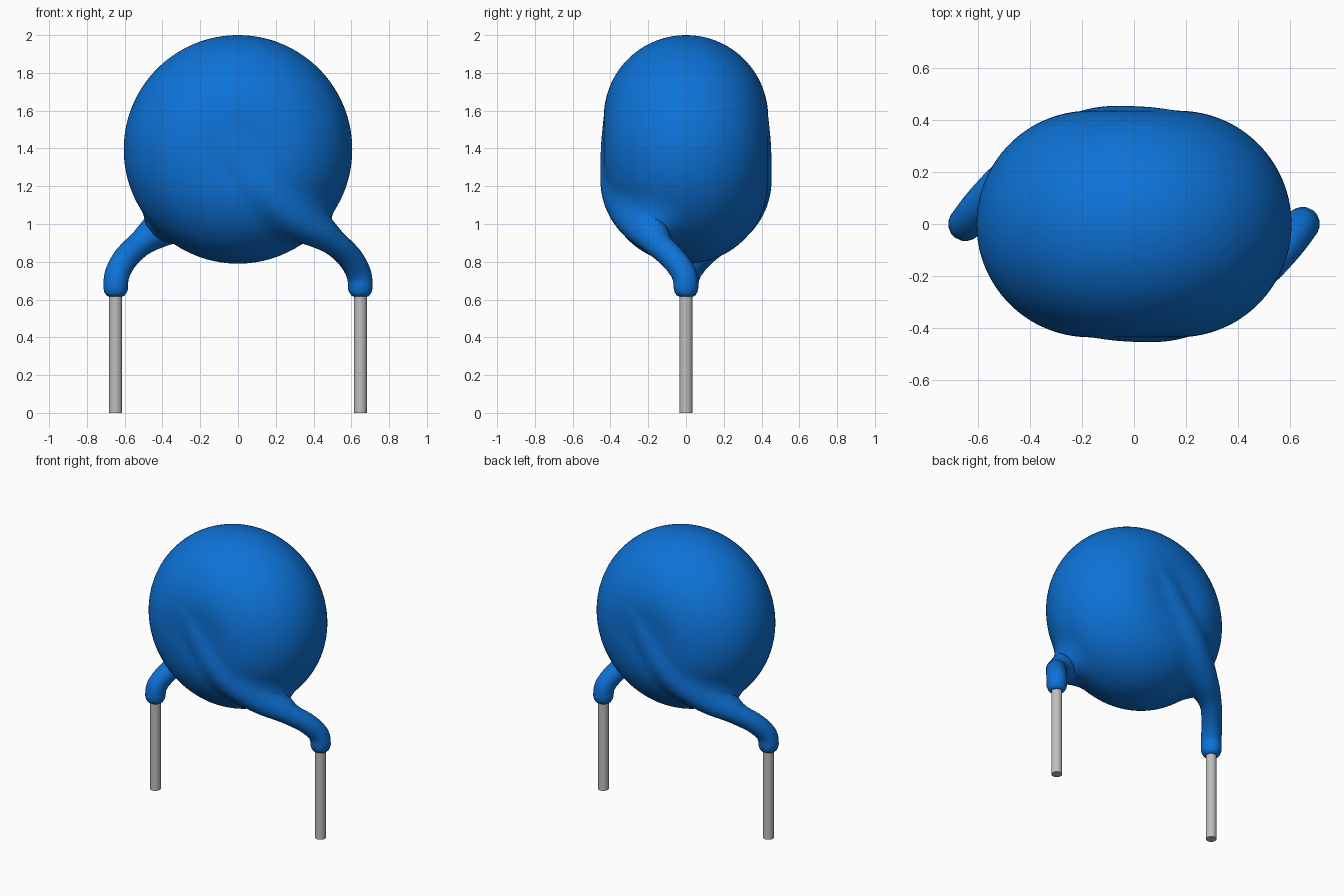
import bpy, bmesh, math
from mathutils import Vector

cube = bpy.data.objects.get("Cube")
if cube:
    bpy.data.objects.remove(cube, do_unlink=True)


def material(name, rgb, rough, metal=0.0):
    m = bpy.data.materials.new(name)
    m.use_nodes = True
    m.diffuse_color = (*rgb, 1)
    b = m.node_tree.nodes["Principled BSDF"]
    b.inputs["Base Color"].default_value = (*rgb, 1)
    b.inputs["Roughness"].default_value = rough
    b.inputs["Metallic"].default_value = metal
    return m


blue = material("blue coating", (0.004, 0.17, 0.68), 0.4)
grey = material("grey wire", (0.52, 0.52, 0.52), 0.4)

# Rounded disc: a flat core disc swollen by a fixed radius
CZ, CORE, SWELL = 1.395, 0.17, 0.435
LEG_X, LEG_R, COAT_END = 0.648, 0.035, 0.615

# Coated wire path: x, y, z, radius, blend width into the disc
PATH = [Vector(p) for p in (
    (-0.13, -0.365, 1.54, 0.045, 0.05),
    (-0.06, -0.375, 1.43, 0.058, 0.06),
    (0.06, -0.375, 1.26, 0.063, 0.07),
    (0.20, -0.352, 1.11, 0.065, 0.09),
    (0.36, -0.275, 0.99, 0.066, 0.15),
    (0.49, -0.180, 0.915, 0.068, 0.18),
    (0.59, -0.075, 0.825, 0.067, 0.12),
    (0.64, -0.010, 0.735, 0.066, 0.08),
    (LEG_X, 0.0, 0.665, 0.066, 0.06))]


def spline(pts, steps):
    out = []
    for i in range(len(pts) - 1):
        a, b, c, d = (pts[max(i - 1, 0)], pts[i], pts[i + 1],
                      pts[min(i + 2, len(pts) - 1)])
        for s in range(steps):
            t = s / steps
            out.append(0.5 * (2 * b + (c - a) * t + (2 * a - 5 * b + 4 * c - d) * t * t
                              + (3 * b - a - 3 * c + d) * t ** 3))
    return out + [pts[-1]]


FINE = spline(PATH, 3)
SEGS = []
for a, b in zip(FINE, FINE[1:]):
    e = b - a
    SEGS.append((*a, *e, e[0] ** 2 + e[1] ** 2 + e[2] ** 2))


def distance(x, y, z):
    """Signed distance to the disc and wires, softly merged."""
    if x < y:                       # the wires repeat by a half turn about z
        x, y = -x, -y
    rho = math.hypot(x, z - CZ)
    body = math.hypot(max(rho - CORE, 0), y) - SWELL
    wire, k = 9.0, 0.1
    for ax, ay, az, ar, ak, ex, ey, ez, er, ek, ll in SEGS:
        px, py, pz = x - ax, y - ay, z - az
        t = min(1.0, max(0.0, (px * ex + py * ey + pz * ez) / ll))
        qx, qy, qz = px - t * ex, py - t * ey, pz - t * ez
        d = math.sqrt(qx * qx + qy * qy + qz * qz) - ar - t * er
        if d < wire:
            wire, k = d, ak + t * ek
    h = max(0.0, 1 - abs(body - wire) / k)
    return min(body, wire) - h * h * k / 4


def finish(ob, mat):
    ob.data.materials.clear()
    ob.data.materials.append(mat)
    for p in ob.data.polygons:
        p.material_index = 0
    bpy.ops.object.select_all(action='DESELECT')
    ob.select_set(True)
    bpy.context.view_layer.objects.active = ob
    bpy.ops.object.shade_smooth_by_angle(angle=math.radians(50))


# Rough union of disc and wire coating
bm = bmesh.new()
bmesh.ops.create_uvsphere(bm, u_segments=64, v_segments=40, radius=1)
for v in bm.verts:
    flat = Vector((v.co.x, 0, v.co.z))
    out = flat.normalized() * CORE if flat.length > 1e-4 else flat
    v.co = v.co * SWELL + out + Vector((0, 0, CZ))
for side in (1, -1):
    for p in spline(PATH, 6):
        made = bmesh.ops.create_icosphere(bm, subdivisions=2, radius=p[3])["verts"]
        bmesh.ops.translate(bm, verts=made, vec=(p[0] * side, p[1] * side, p[2]))
mesh = bpy.data.meshes.new("coated_body")
bm.to_mesh(mesh)
bm.free()
body = bpy.data.objects.new("coated_body", mesh)
bpy.context.collection.objects.link(body)
remesh = body.modifiers.new("merge", 'REMESH')
remesh.mode = 'VOXEL'
remesh.voxel_size = 0.021
bpy.context.view_layer.update()
merged = bpy.data.meshes.new_from_object(body.evaluated_get(bpy.context.evaluated_depsgraph_get()))
body.modifiers.clear()
body.data = merged
merged.name = "coated_body"

# Pull the merged skin onto the softly blended surface
E = 0.002
for v in merged.vertices:
    x, y, z = v.co
    for _ in range(3):
        f = distance(x, y, z)
        if abs(f) < 0.0004:
            break
        g = Vector((distance(x + E, y, z) - f, distance(x, y + E, z) - f,
                    distance(x, y, z + E) - f))
        if g.length < 1e-7:
            break
        g.normalize()
        x, y, z = x - f * g.x, y - f * g.y, z - f * g.z
    v.co = (x, y, max(z, COAT_END))
finish(body, blue)

# Bare wire legs
for name, x in (("left_leg", LEG_X), ("right_leg", -LEG_X)):
    top = COAT_END + 0.03
    bpy.ops.mesh.primitive_cylinder_add(vertices=32, radius=LEG_R, depth=top,
                                        location=(x, 0, top / 2))
    leg = bpy.context.object
    leg.name = name
    finish(leg, grey)
